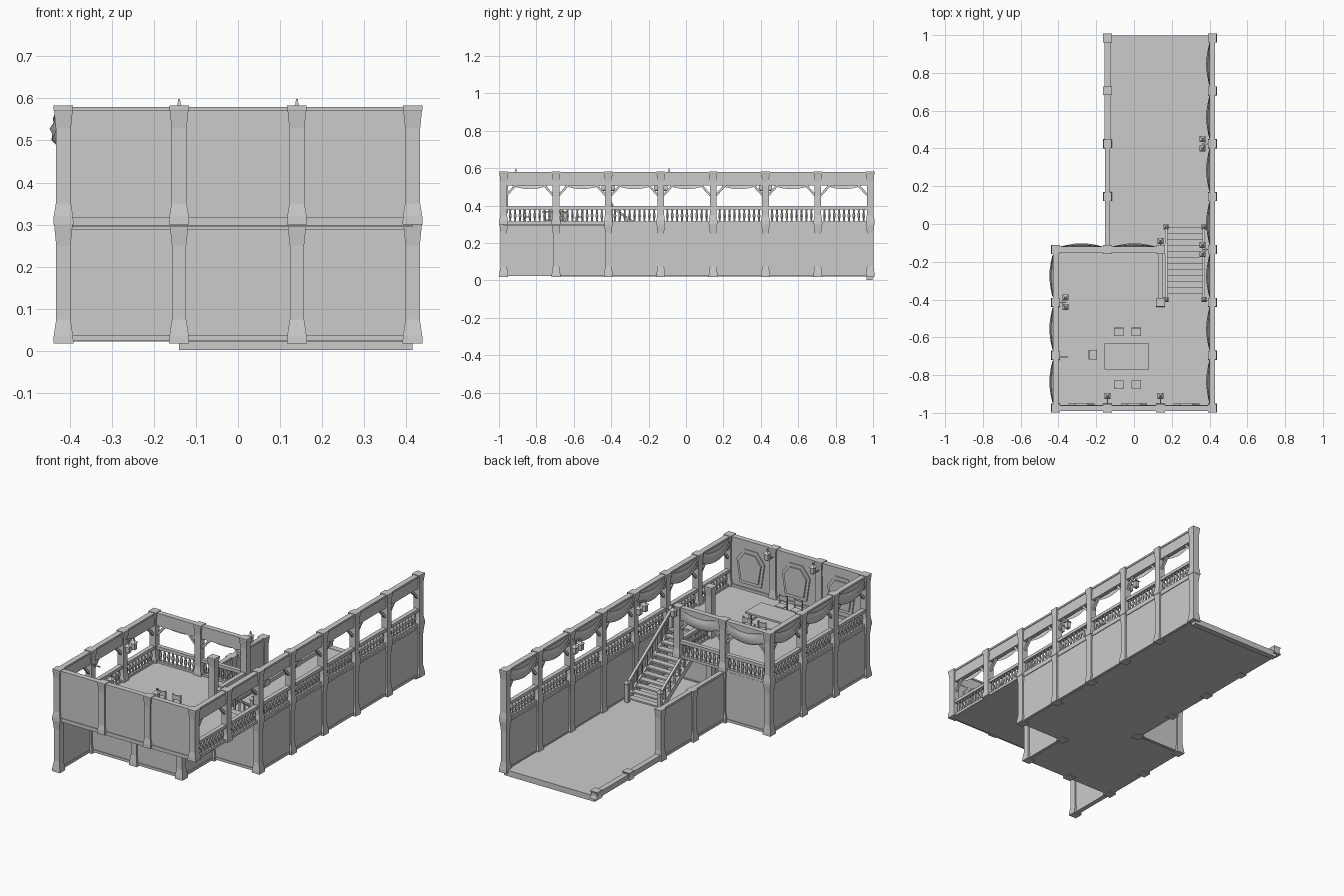
import bpy, bmesh, math
from mathutils import Matrix, Vector

if "Cube" in bpy.data.objects:
    bpy.data.objects.remove(bpy.data.objects["Cube"])

P = [-0.975 + 0.28 * k for k in range(8)]      # post positions along y
X = [-0.415, -0.14, 0.14, 0.415]               # post positions along x
I = Matrix.Identity(4)


def make(name, bm):
    bmesh.ops.recalc_face_normals(bm, faces=bm.faces)
    me = bpy.data.meshes.new(name)
    bm.to_mesh(me)
    bm.free()
    ob = bpy.data.objects.new(name, me)
    bpy.context.collection.objects.link(ob)
    return ob


def box(bm, x0, x1, y0, y1, z0, z1, M=I):
    T = Matrix.Translation(((x0 + x1) / 2, (y0 + y1) / 2, (z0 + z1) / 2))
    S = Matrix.Diagonal((x1 - x0, y1 - y0, z1 - z0, 1))
    bmesh.ops.create_cube(bm, size=1, matrix=M @ T @ S)


def lathe(bm, x, y, prof, n=4, M=I):
    """Stacked rings (half width, z); n=4 gives a square section."""
    k = 1 / math.cos(math.pi / n)
    rings = []
    for r, z in prof:
        rings.append([bm.verts.new(M @ Vector((x + r * k * math.cos((i + .5) * math.tau / n),
                                               y + r * k * math.sin((i + .5) * math.tau / n), z)))
                      for i in range(n)])
    for a, b in zip(rings, rings[1:]):
        for i in range(n):
            bm.faces.new((a[i], a[(i + 1) % n], b[(i + 1) % n], b[i]))
    bm.faces.new(rings[0])
    bm.faces.new(rings[-1])


def bar(bm, a, b, w, h, M=I):
    """Square bar from a to b."""
    a, b = M @ Vector(a), M @ Vector(b)
    d = b - a
    R = d.to_track_quat('Z', 'Y').to_matrix().to_4x4()
    bmesh.ops.create_cube(bm, size=1, matrix=Matrix.Translation((a + b) / 2) @ R
                          @ Matrix.Diagonal((w, h, d.length, 1)))


def frame(a, b):
    """Local x runs a to b, local y points to its left."""
    d = Vector((b[0] - a[0], b[1] - a[1], 0))
    M = Matrix.Translation((a[0], a[1], 0)) @ Matrix.Rotation(math.atan2(d.y, d.x), 4, 'Z')
    return M, d.length


def railing(bm, M, L):
    box(bm, 0, L, -.012, .012, .30, .315, M)
    box(bm, 0, L, -.012, .012, .378, .395, M)
    for i in range(9):
        lathe(bm, .035 + (L - .07) * i / 8, 0,
              [(.006, .315), (.004, .325), (.008, .345), (.004, .368), (.006, .378)], 6, M)


def beam(bm, M, L):
    box(bm, 0, L, -.011, .011, .508, .575, M)
    box(bm, 0, L, -.015, .015, .57, .58, M)
    for s in (0, 1):
        x0, x1 = (.015, .065) if s == 0 else (L - .015, L - .065)
        bar(bm, (x0, 0, .455), (x1, 0, .51), .012, .012, M)


def drape(bm, M, L):
    n, m, grid = 16, 5, []
    for i in range(n + 1):
        t = i / n
        s = math.sin(math.pi * t)
        col = []
        for j in range(m + 1):
            v = j / m
            top, bot = .572 - .018 * s, .52 - .032 * s ** .6
            y = .014 + .016 * s * math.sin(math.pi * (.15 + .75 * v)) + .003 * math.cos(j * math.pi)
            col.append(bm.verts.new(M @ Vector((.03 + (L - .06) * t, y, top + (bot - top) * v))))
        grid.append(col)
    for a, b in zip(grid, grid[1:]):
        for j in range(m):
            bm.faces.new((a[j], a[j + 1], b[j + 1], b[j]))


# floors
bm = bmesh.new()
box(bm, -.14, .415, -.415, .985, .022, .032)
box(bm, -.415, .14, -.695, -.135, .022, .032)
make("lower_floor", bm)
bm = bmesh.new()
box(bm, -.415, .14, P[0], P[3], .294, .304)
box(bm, .14, .415, P[0], P[2], .294, .304)
make("upper_floor", bm)

# lower storey walls with sill and top trim
low = [((.415, P[2]), (.415, P[7])), ((-.415, P[0]), (-.415, P[3])), ((-.415, P[3]), (-.14, P[3])),
       ((-.14, P[3]), (-.14, P[5])), ((-.415, P[1]), (.14, P[1])), ((.14, P[1]), (.14, P[2])),
       ((.14, P[2]), (.415, P[2]))]
bm = bmesh.new()
for a, b in low:
    M, L = frame(a, b)
    box(bm, 0, L, -.009, .009, .025, .298, M)
    box(bm, 0, L, -.013, .013, .024, .038, M)
    box(bm, 0, L, -.013, .013, .288, .3, M)
make("lower_walls", bm)

# low sills round the open end
bm = bmesh.new()
box(bm, -.14, .415, .965, .998, .002, .034)
box(bm, -.155, -.125, P[5], P[7], .022, .052)
for y in P[6:]:
    lathe(bm, -.14, y, [(.023, .02), (.018, .035), (.018, .05), (.023, .062)])
make("open_end_sills", bm)

# posts, flared at both ends
LOW = [(.024, .018), (.023, .035), (.017, .075), (.017, .25), (.022, .3)]
UP = [(.024, .3), (.023, .32), (.018, .35), (.018, .53), (.022, .57), (.023, .572), (.023, .583)]
bm = bmesh.new()
for x, y in ([(.415, y) for y in P[2:]] + [(-.415, y) for y in P[:4]] + [(-.14, P[3]), (-.14, P[4]),
             (-.14, P[5]), (-.14, P[1]), (.14, P[1]), (.14, P[2])]):
    lathe(bm, x, y, LOW)
make("lower_posts", bm)
bm = bmesh.new()
for x, y in ([(.415, y) for y in P] + [(-.415, y) for y in P[:4]] + [(-.14, P[0]), (.14, P[0]),
             (-.14, P[3]), (.14, P[3]), (.14, P[2])]):
    lathe(bm, x, y, UP)
make("upper_posts", bm)

# open bays: railing, beam with braces, drape
bays = [((.415, P[k]), (.415, P[k + 1])) for k in range(7)]
bays += [((-.415, P[k]), (-.415, P[k + 1])) for k in range(3)]
bays += [((X[k], P[3]), (X[k + 1], P[3])) for k in range(2)]
rail_bm, beam_bm, drape_bm = bmesh.new(), bmesh.new(), bmesh.new()
for a, b in bays:
    M, L = frame(a, b)
    railing(rail_bm, M, L)
    beam(beam_bm, M, L)
    drape(drape_bm, M, L)
railing(rail_bm, *frame((.14, P[2]), (.14, P[3])))

# solid front wall with braced panels
bm, panel_bm = bmesh.new(), bmesh.new()
for k in range(3):
    M, L = frame((X[k], P[0]), (X[k + 1], P[0]))
    box(bm, 0, L, -.009, .009, .3, .575, M)
    box(bm, 0, L, -.013, .016, .298, .318, M)
    beam(beam_bm, M, L)
    for s, (y, f) in enumerate(((.016, 1), (.024, .8))):
        pts = [(-.04, .53), (.04, .53), (.085, .47), (.065, .34), (-.065, .34), (-.085, .47)]
        pts = [(L / 2 + x * f, .435 + (z - .435) * f) for x, z in pts]
        lo = [panel_bm.verts.new(M @ Vector((x, .005, z))) for x, z in pts]
        hi = [panel_bm.verts.new(M @ Vector((x, y, z))) for x, z in pts]
        panel_bm.faces.new(hi)
        for i in range(6):
            panel_bm.faces.new((lo[i], lo[(i + 1) % 6], hi[(i + 1) % 6], hi[i]))
make("front_wall", bm)
make("front_wall_panels", panel_bm)
make("railings", rail_bm)
make("top_beams", beam_bm)
cloth = make("drapes", drape_bm)
cloth.data.shade_smooth()

# staircase: treads, stringers, newels and handrails
y0, y1, z0, z1, N = -.015, -.40, .035, .298, 12
bm = bmesh.new()
for i in range(N):
    y = y0 + (y1 - y0) * (i + .5) / N
    z = z0 + (z1 - z0) * (i + 1) / N
    box(bm, .175, .365, y - .018, y + .016, z - .009, z)
make("stair_treads", bm)
bm = bmesh.new()
for x in (.17, .37):
    bar(bm, (x, y0, z0 + .005), (x, y1, z1 - .012), .012, .03)
    bar(bm, (x, y0, z0 + .095), (x, y1, z1 + .095), .014, .012)
    for y, z in ((y0, .03), (y1, z1)):
        lathe(bm, x, y, [(.01, z), (.01, z + .1), (.013, z + .105), (.004, z + .122)])
    for i in range(1, 9):
        t = i / 9
        y, z = y0 + (y1 - y0) * t, z0 + (z1 - z0) * t
        box(bm, x - .004, x + .004, y - .004, y + .004, z, z + .09)
make("stair_rails", bm)


# lanterns hung from bracket arms
def lantern(bm, x, y, z):
    lathe(bm, x, y, [(.008, z - .022), (.011, z - .018), (.011, z + .014), (.016, z + .015),
                     (.004, z + .028), (.002, z + .042)])


bm = bmesh.new()
for x, y, s in ((.415, P[5], -1), (.415, P[3], -1), (-.415, P[2], 1)):
    bar(bm, (x, y, .54), (x + s * .055, y, .54), .006, .006)
    for dy in (-.025, .025):
        bar(bm, (x + s * .03, y, .54), (x + s * .052, y + dy, .54), .005, .005)
        lantern(bm, x + s * .052, y + dy, .50)
for x, y, e in ((-.14, P[0], .065), (.14, P[0], .065), (.14, P[3], .045)):
    bar(bm, (x, y, .535), (x, y + e, .535), .006, .006)
    lantern(bm, x, y + e, .557)
bar(bm, (-.40, P[1] - .01, .505), (-.35, P[1] - .01, .505), .005, .005)
make("lanterns", bm)

# table
bm = bmesh.new()
box(bm, -.155, .08, -.77, -.632, .362, .372)
for x in (-.135, .06):
    for y in (-.755, -.647):
        box(bm, x - .006, x + .006, y - .006, y + .006, .304, .362)
    box(bm, x - .005, x + .005, -.75, -.65, .318, .326)
make("table", bm)

# chairs, back on local +y
bm = bmesh.new()
for x, y, a in ((-.08, -.57, 0), (.012, -.57, 0), (-.218, -.693, 90), (-.08, -.85, 180), (.012, -.85, 180)):
    M = Matrix.Translation((x, y, 0)) @ Matrix.Rotation(math.radians(a), 4, 'Z')
    box(bm, -.025, .025, -.022, .022, .336, .342, M)
    for sx in (-.022, .022):
        box(bm, sx - .003, sx + .003, -.021, -.015, .304, .336, M)
        box(bm, sx - .003, sx + .003, .016, .022, .304, .392, M)
    box(bm, -.022, .022, .017, .021, .36, .386, M)
make("chairs", bm)
